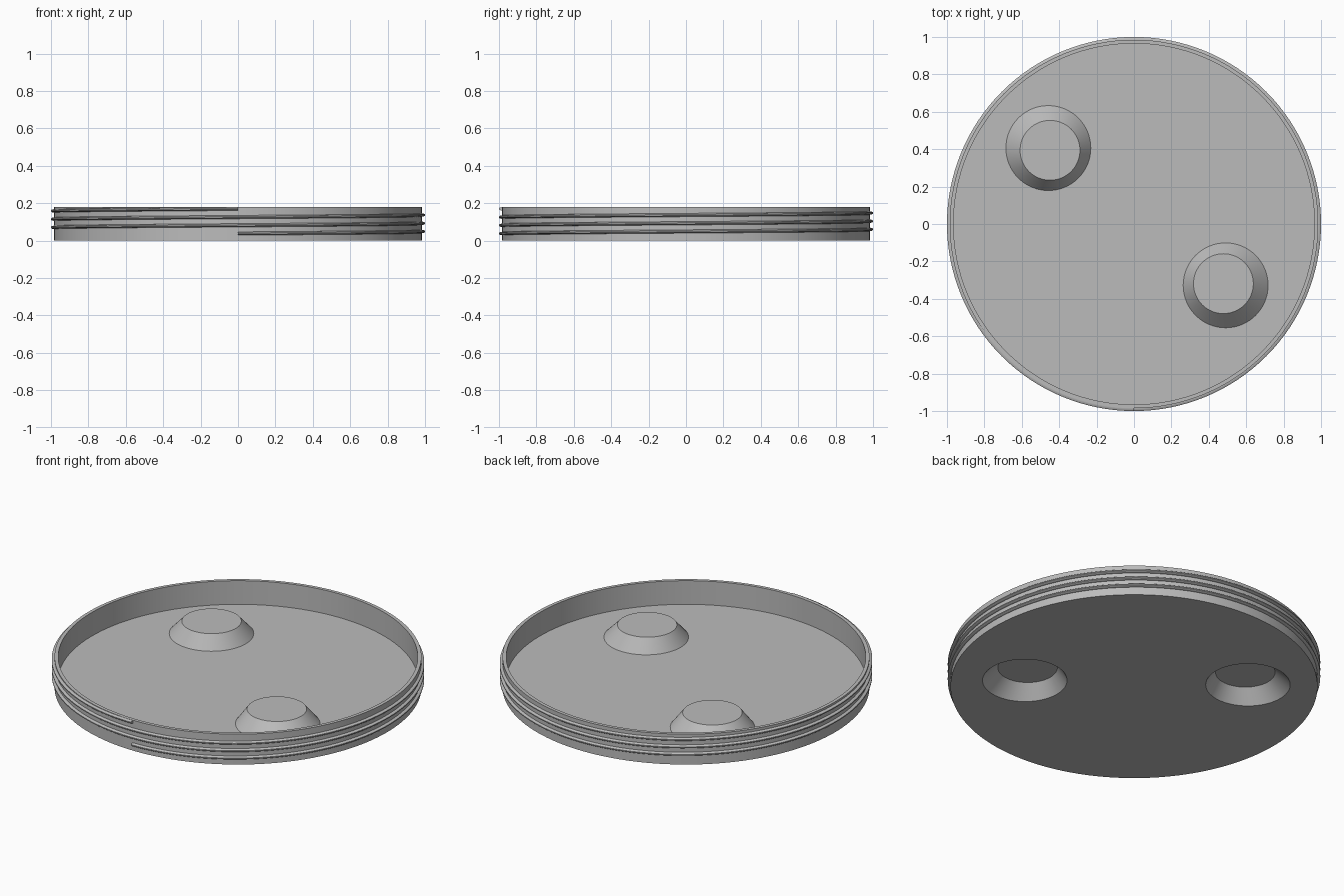
import bpy, bmesh, math

if "Cube" in bpy.data.objects:
    bpy.data.objects.remove(bpy.data.objects["Cube"])

R_OUT, R_IN, R_TIP = 0.985, 0.965, 1.0
HEIGHT, FLOOR = 0.18, 0.04
BOSS_BASE, BOSS_TOP, BOSS_RISE = 0.227, 0.16, 0.08
# base centre and top centre of each dimple
BOSSES = [((-0.458, 0.406), (-0.449, 0.394)), ((0.49, -0.328), (0.478, -0.319))]

grey = bpy.data.materials.new("plain grey")
grey.diffuse_color = (0.5, 0.5, 0.5, 1)
grey.use_nodes = True
grey.node_tree.nodes["Principled BSDF"].inputs["Base Color"].default_value = grey.diffuse_color


def finish(bm, name):
    bmesh.ops.recalc_face_normals(bm, faces=bm.faces)
    mesh = bpy.data.meshes.new(name)
    bm.to_mesh(mesh)
    bm.free()
    mesh.materials.append(grey)
    obj = bpy.data.objects.new(name, mesh)
    bpy.context.collection.objects.link(obj)
    bpy.ops.object.select_all(action='DESELECT')
    obj.select_set(True)
    bpy.context.view_layer.objects.active = obj
    bpy.ops.object.shade_smooth_by_angle(angle=math.radians(30))
    return obj


def ring(bm, radius, z, centre=(0, 0), n=128):
    step = 2 * math.pi / n
    return [bm.verts.new((centre[0] + radius * math.cos(i * step),
                          centre[1] + radius * math.sin(i * step), z)) for i in range(n)]


def bridge(bm, a, b, closed=True):
    n = len(a)
    for i in range(n if closed else n - 1):
        j = (i + 1) % n
        bm.faces.new((a[i], a[j], b[j], b[i]))


def fill(bm, loops):
    edges = []
    for loop in loops:
        for i, v in enumerate(loop):
            w = loop[(i + 1) % len(loop)]
            edges.append(bm.edges.get((v, w)) or bm.edges.new((v, w)))
    bmesh.ops.triangle_fill(bm, use_beauty=True, use_dissolve=False, edges=edges, normal=(0, 0, 1))


# Shallow cup: rim wall and floor, with hollow cone bosses pressed up from below
bm = bmesh.new()
wall = [ring(bm, r, z) for r, z in
        ((R_OUT, 0), (R_OUT, HEIGHT), (R_IN, HEIGHT), (R_IN, FLOOR))]
for a, b in zip(wall, wall[1:]):
    bridge(bm, a, b)
for z, outline in ((0, wall[0]), (FLOOR, wall[3])):
    holes = []
    for base, top in BOSSES:
        low = ring(bm, BOSS_BASE, z, base, 64)
        high = ring(bm, BOSS_TOP, z + BOSS_RISE, top, 64)
        bridge(bm, low, high)
        bm.faces.new(high)
        holes.append(low)
    fill(bm, [outline] + holes)
finish(bm, "lid_body")

# Screw thread: a rounded ridge wound three turns up the rim from the front
TURNS, STEPS, Z_START, PITCH = 3, 128, 0.038, 0.044
profile = [(R_OUT - 0.004, -0.009), (R_OUT, -0.009), (0.995, -0.007), (R_TIP, -0.003),
           (R_TIP, 0.003), (0.995, 0.007), (R_OUT, 0.009), (R_OUT - 0.004, 0.009)]
bm = bmesh.new()
sections = []
for i in range(TURNS * STEPS + 1):
    t = i / STEPS
    a = 2 * math.pi * t - math.pi / 2
    sections.append([bm.verts.new((r * math.cos(a), r * math.sin(a), Z_START + PITCH * t + dz))
                     for r, dz in profile])
for a, b in zip(sections, sections[1:]):
    bridge(bm, a, b)
bm.faces.new(sections[0])
bm.faces.new(sections[-1])
finish(bm, "screw_thread")
